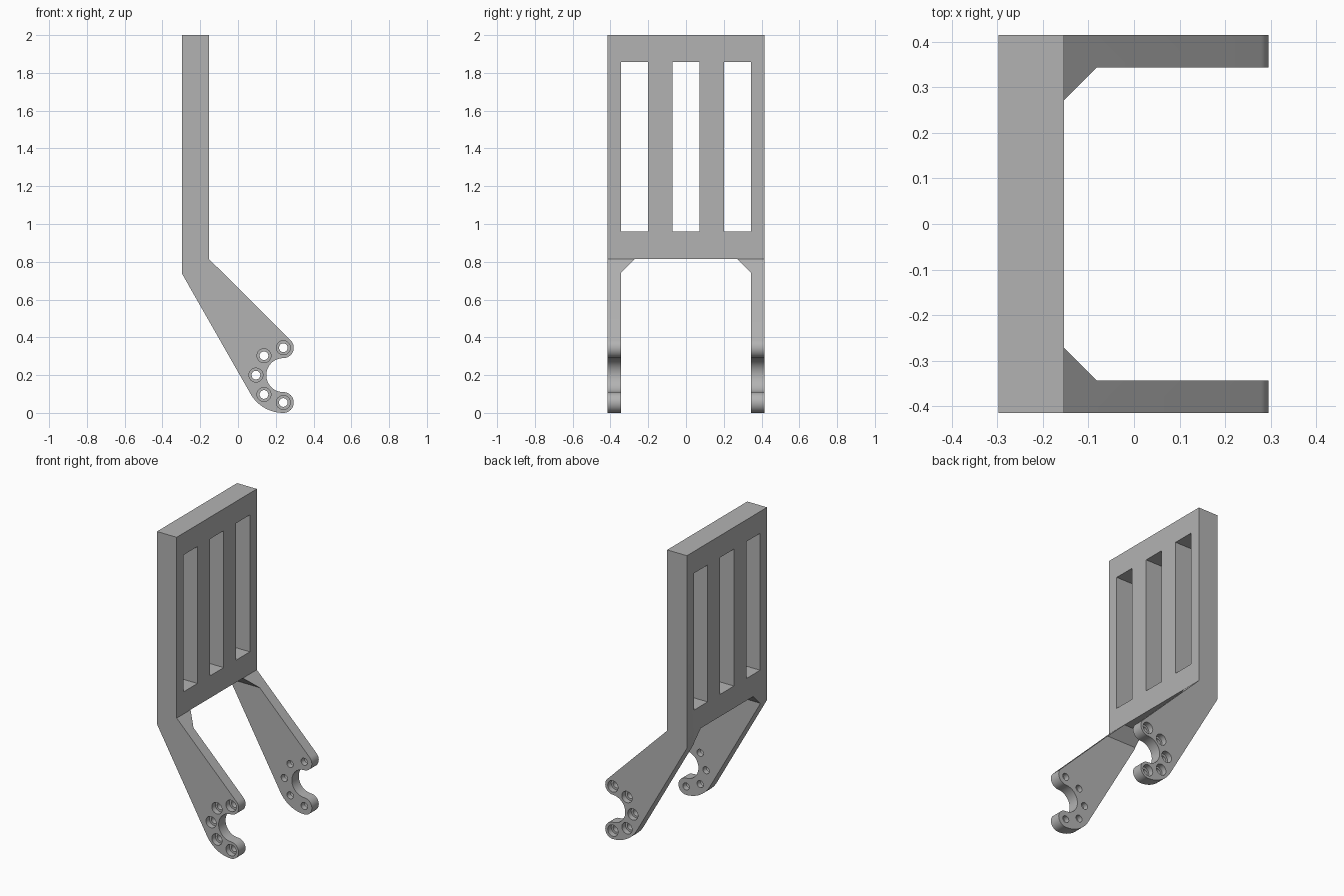
import bpy, bmesh
from math import sin, cos, radians
from mathutils import Vector

cube = bpy.data.objects.get("Cube")
if cube:
    bpy.data.objects.remove(cube, do_unlink=True)

HALF = 0.415          # half of the overall width
ARM_IN = 0.343        # inner face of each arm
HUB = (0.24, 0.2)     # centre of the hook
PIN_R = 0.145         # radius of the pin hole circle
TIP_R = 0.055         # rounding of the hook tips
BORE_DEPTH = 0.036

grey = bpy.data.materials.new("plain grey")
grey.use_nodes = True
colour = (0.45, 0.45, 0.45, 1)
grey.diffuse_color = colour
grey.node_tree.nodes["Principled BSDF"].inputs["Base Color"].default_value = colour


def arc(centre, radius, start, end, steps):
    angles = [radians(start + (end - start) * i / steps) for i in range(steps + 1)]
    return [(centre[0] + radius * cos(a), centre[1] + radius * sin(a)) for a in angles]


def prism(bm, points, offset):
    """Extrude a flat outline along an offset."""
    face = bm.faces.new([bm.verts.new(p) for p in points])
    new = bmesh.ops.extrude_face_region(bm, geom=[face])["geom"]
    verts = [v for v in new if isinstance(v, bmesh.types.BMVert)]
    bmesh.ops.translate(bm, verts=verts, vec=Vector(offset))


def make_object(name, bm):
    bmesh.ops.recalc_face_normals(bm, faces=bm.faces)
    mesh = bpy.data.meshes.new(name)
    bm.to_mesh(mesh)
    bm.free()
    mesh.materials.append(grey)
    obj = bpy.data.objects.new(name, mesh)
    bpy.context.collection.objects.link(obj)
    return obj


# Bracket side profile: upright panel, sloping arm and open hook
upper_tip = (HUB[0], HUB[1] + PIN_R)
lower_tip = (HUB[0], HUB[1] - PIN_R)
outline = [(-0.297, 2), (-0.297, 0.738)]
outline += arc(HUB, PIN_R + TIP_R, 210, 270, 16)
outline += arc(lower_tip, TIP_R, 270, 450, 24)[1:]
outline += arc(HUB, PIN_R - TIP_R, 270, 90, 32)[1:]
outline += arc(upper_tip, TIP_R, -90, 45, 18)[1:]
outline += [(-0.154, 0.815), (-0.154, 2)]
bm = bmesh.new()
prism(bm, [(x, -HALF, z) for x, z in outline], (0, 2 * HALF, 0))
bracket = make_object("bracket", bm)

# Openings: chamfered gap between the arms and three panel windows
bm = bmesh.new()
gap = [(-ARM_IN, -0.2), (-ARM_IN, 0.744), (-0.271, 0.815)]
gap += [(-y, z) for y, z in reversed(gap)]
prism(bm, [(-0.5, y, z) for y, z in gap], (1, 0, 0))
for y0, y1 in ((-0.343, -0.2), (-0.072, 0.072), (0.2, 0.343)):
    window = [(y0, 0.96), (y1, 0.96), (y1, 1.857), (y0, 1.857)]
    prism(bm, [(-0.5, y, z) for y, z in window], (1, 0, 0))
openings = make_object("opening_cutter", bm)

# Pin holes with a wider bore on the outer side of each arm
bm = bmesh.new()
step = HALF - BORE_DEPTH
stations = [(-0.5, 0.037), (-step, 0.037), (-step, 0.023),
            (step, 0.023), (step, 0.037), (0.5, 0.037)]
for centre in arc(HUB, PIN_R, 90, 270, 4):
    rings = [[bm.verts.new((x, y, z)) for x, z in arc(centre, r, 0, 360, 32)[:-1]]
             for y, r in stations]
    for a, b in zip(rings, rings[1:]):
        for i in range(32):
            j = (i + 1) % 32
            bm.faces.new((a[i], a[j], b[j], b[i]))
    bm.faces.new(rings[0])
    bm.faces.new(rings[-1])
holes = make_object("pin_hole_cutter", bm)

# Cut the bracket and keep the finished mesh
for cutter in (openings, holes):
    cutter.hide_render = True
    mod = bracket.modifiers.new("cut", "BOOLEAN")
    mod.operation = "DIFFERENCE"
    mod.solver = "EXACT"
    mod.object = cutter
bpy.context.view_layer.update()
result = bpy.data.meshes.new_from_object(
    bracket.evaluated_get(bpy.context.evaluated_depsgraph_get()))
bracket.modifiers.clear()
bracket.data = result
result.name = "bracket"
for cutter in (openings, holes):
    bpy.data.objects.remove(cutter, do_unlink=True)

# Smooth curved walls, keeping the edges sharp
bpy.ops.object.select_all(action="DESELECT")
bracket.select_set(True)
bpy.context.view_layer.objects.active = bracket
bpy.ops.object.shade_smooth_by_angle(angle=radians(30))
